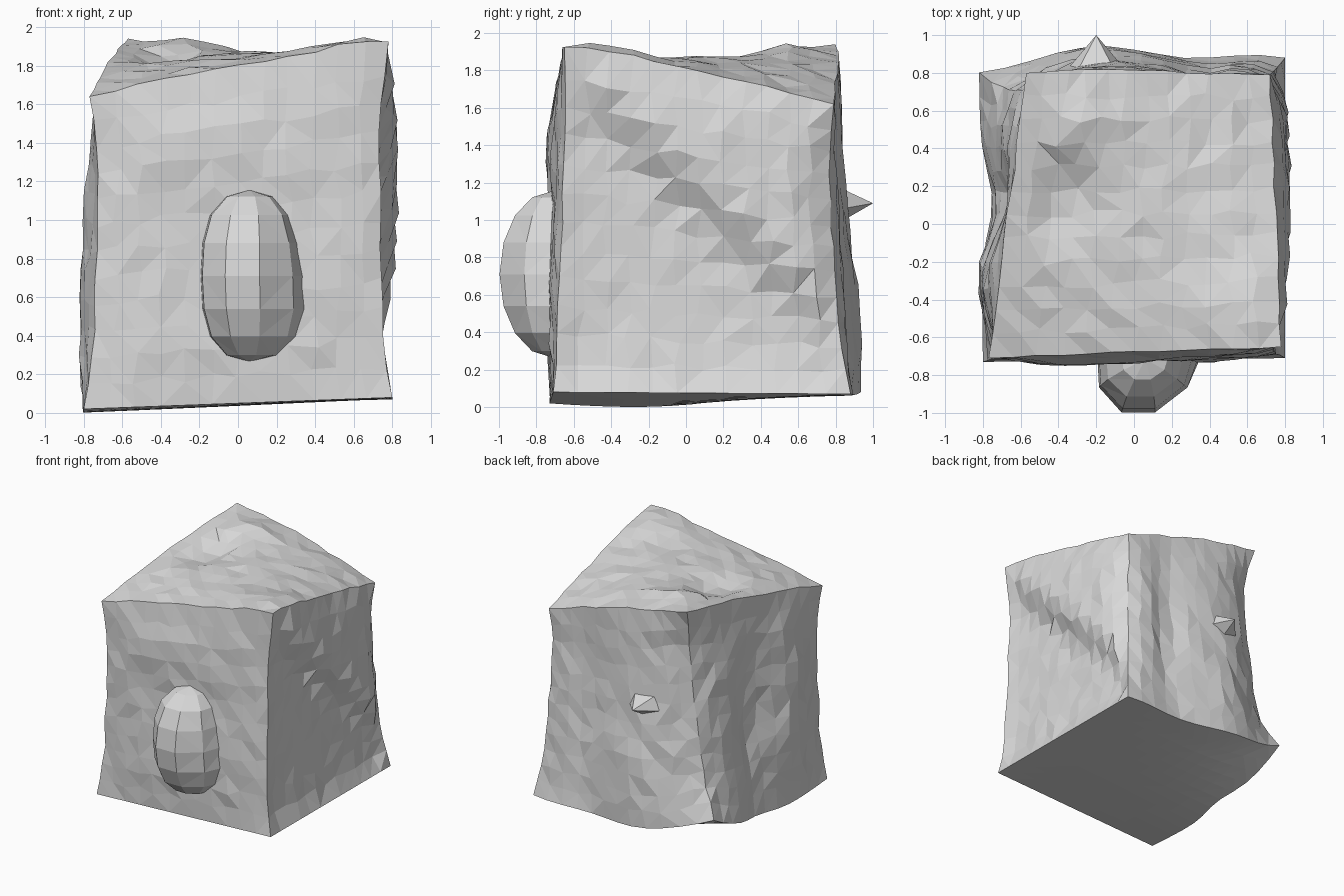
import bpy, bmesh, math, random
from mathutils import Vector, Matrix

if "Cube" in bpy.data.objects:
    bpy.data.objects.remove(bpy.data.objects["Cube"])

random.seed(4)
stone = bpy.data.materials.new("light_grey_stone")
stone.diffuse_color = (0.7, 0.7, 0.7, 1)
stone.use_nodes = True
stone.node_tree.nodes["Principled BSDF"].inputs["Base Color"].default_value = stone.diffuse_color


def finish(bm, name):
    bmesh.ops.triangulate(bm, faces=bm.faces[:])
    bmesh.ops.recalc_face_normals(bm, faces=bm.faces[:])
    me = bpy.data.meshes.new(name)
    bm.to_mesh(me)
    bm.free()
    me.materials.append(stone)
    ob = bpy.data.objects.new(name, me)
    bpy.context.collection.objects.link(ob)
    return ob


def blob(x, y, cx, cy, rx, ry):
    return math.exp(-((x - cx) / rx) ** 2 - ((y - cy) / ry) ** 2)


def clamp(t):
    return max(0.0, min(1.0, t))


# Corners of the skewed block: (x side, y side, z side) -> position
corners = {
    (-1, -1, -1): (-0.80, -0.73, 0.02), (1, -1, -1): (0.80, -0.71, 0.08),
    (-1, 1, -1): (-0.82, 0.80, 0.03), (1, 1, -1): (0.80, 0.88, 0.07),
    (-1, -1, 1): (-0.77, -0.71, 1.64), (1, -1, 1): (0.78, -0.65, 1.91),
    (-1, 1, 1): (-0.57, 0.80, 1.94), (1, 1, 1): (0.72, 0.79, 1.62)}

# Inward wear of the upright edges: (x side, y side) -> amounts, sharpness
wear = {(-1, -1): (0.05, 0.02, 4), (1, -1): (0.05, 0.015, 4),
        (-1, 1): (0.10, 0.10, 2.5), (1, 1): (0.04, 0.05, 4)}


def shape(c):
    """Map a unit-cube point to the weathered block."""
    p = Vector((0, 0, 0))
    for k, pos in corners.items():
        w = math.prod((1 + k[i] * c[i]) / 2 for i in range(3))
        p += Vector(pos) * w
    x, y, z = p
    on = [abs(abs(a) - 1) < 1e-4 for a in c]
    edge = sum(on) > 1

    def fade(i, j):  # weight that vanishes on the face border
        return clamp(4 * (1 - max(abs(c[i]), abs(c[j]))))

    # worn upright edges
    for (sx, sy), (ax, ay, n) in wear.items():
        w = max(0, sx * c.x) ** n * max(0, sy * c.y) ** n * (1 - c.z ** 4)
        p.x -= sx * ax * w
        p.y -= sy * ay * w
    # rear left bottom corner lifts off the ground
    t = (1 - c.x) * (1 + c.y) / 4
    p.z += 0.23 * t ** 3.5 * ((1 - c.z) / 2) ** 3
    # top: raised diagonal ridge with a dent
    if c.z > 0.999:
        p.z += 0.06 * (1 - c.x ** 2) * (1 - c.y ** 2)
        p.z += 0.03 * (1 - c.x ** 2 * c.y ** 2)
        p.z -= 0.08 * blob(x, y, -0.36, 0.12, 0.17, 0.2) * fade(0, 1)
        p.z += 0.05 * blob(x, y, -0.25, 0.55, 0.3, 0.15) * fade(0, 1)
        p.z += 0.06 * blob(x, y, 0.6, -0.47, 0.2, 0.25)
    # underside sags towards the left
    if c.z < -0.999:
        p.z -= 0.03 * (1 - c.y ** 2) * (0.5 - 0.5 * c.x)
    # right: slanted step, upper rear part stands proud
    if c.x > 0.999:
        d = (z - (1.28 - 0.944 * y)) / 1.375
        p.x += (-0.06 + 0.12 * clamp(d / 0.2 + 0.85)) * fade(1, 2)
    # left: swelling near the front, hollow behind it
    if c.x < -0.999:
        p.x -= 0.06 * blob(y, z, -0.27, 0.85, 0.2, 0.7) * fade(1, 2)
        p.x += 0.06 * blob(y, 0, 0.12, 0, 0.22, 1) * (0.5 - 0.5 * c.z)
        p.x += 0.06 * blob(y, z, 0.15, 0.85, 0.2, 0.4)
    # back: vertical waves and a swelling near the base
    if c.y > 0.999:
        g = 1 - c.x ** 2
        p.y += 0.07 * g * (1 - 0.5 * c.z) * (0.6 + 0.4 * math.cos(5 * (x + 0.3)))
        p.y += 0.035 * blob(x, z, -0.2, 0.45, 0.5, 0.4)
        p.y -= 0.05 * blob(x, z, 0.35, 1.0, 0.13, 0.8) * fade(0, 2)
    # front: gentle swelling and a brow band
    if c.y < -0.999:
        p.y -= 0.025 * (1 - c.x ** 4) * (1 - c.z ** 4)
        p.y -= 0.03 * blob(x, z, -0.25, 1.38, 0.55, 0.2) * fade(0, 2)
    # weathering
    if not all(on) and not c.z < -0.999:
        a = 0.007 if edge else 0.01
        for i in range(3):
            p[i] += random.uniform(-a, a) * (1 if on[i] else 2.2)
    return p


# Block
bm = bmesh.new()
bmesh.ops.create_cube(bm, size=2)
bmesh.ops.subdivide_edges(bm, edges=bm.edges[:], cuts=11, use_grid_fill=True)
for v in bm.verts:
    v.co = shape(v.co.copy())
finish(bm, "stone_block")

# Nose-like boss on the front: tip leans left, base flares low on the right
bm = bmesh.new()
bmesh.ops.create_uvsphere(bm, u_segments=9, v_segments=8, radius=1)
for v in bm.verts:
    x, y, z = v.co
    k = clamp(y + 1)
    wide = 1 + 0.3 * z * z
    flare = 0.07 * k * clamp(x) * clamp(0.6 - z)
    v.co = Vector((0.02 + 0.04 * k + 0.26 * x * wide + flare,
                   -0.715 + 0.3 * y, 0.71 + 0.445 * z))
finish(bm, "front_boss")

# Small flattened spike on the back
bm = bmesh.new()
bmesh.ops.create_cone(bm, cap_ends=True, segments=5, radius1=0.16, radius2=0,
                      depth=0.18, matrix=Matrix.Translation((-0.2, 0.91, 1.09))
                      @ Matrix.Diagonal((1, 1, 0.65, 1))
                      @ Matrix.Rotation(-math.pi / 2, 4, 'X'))
finish(bm, "back_spike")
